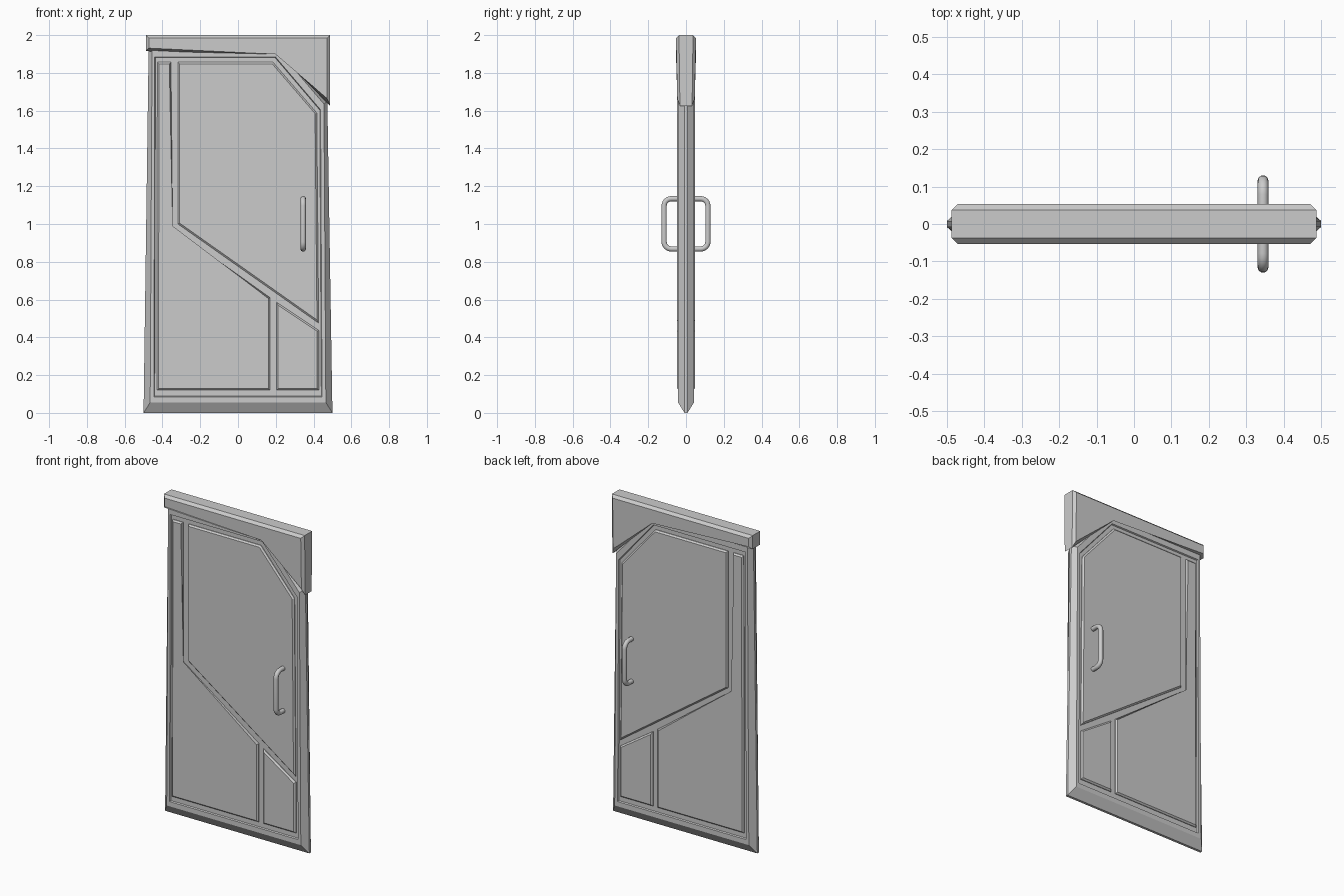
import bpy, bmesh, math

if "Cube" in bpy.data.objects:
    bpy.data.objects.remove(bpy.data.objects["Cube"])


def finish(name, bm):
    bmesh.ops.recalc_face_normals(bm, faces=bm.faces)
    mesh = bpy.data.meshes.new(name)
    bm.to_mesh(mesh)
    bm.free()
    ob = bpy.data.objects.new(name, mesh)
    bpy.context.collection.objects.link(ob)
    return ob


def loft(bm, rings):
    """Skin a list of (outline, y) rings and cap both ends."""
    loops = [[bm.verts.new((x, y, z)) for x, z in pts] for pts, y in rings]
    n = len(loops[0])
    for a, b in zip(loops, loops[1:]):
        for i in range(n):
            j = (i + 1) % n
            bm.faces.new((a[i], a[j], b[j], b[i]))
    bm.faces.new(loops[0])
    bm.faces.new(loops[-1])


def prism(name, pts, half, bevel):
    """Two-sided plate with chamfered front and back rims."""
    bm = bmesh.new()
    loft(bm, [(pts, -half), (pts, half)])
    rims = [e for e in bm.edges if abs(e.verts[0].co.y - e.verts[1].co.y) < 1e-6]
    bmesh.ops.bevel(bm, geom=rims, offset=bevel, segments=1, affect='EDGES')
    return finish(name, bm)


# Door slab: pointed outer edge, flat frame, recessed field
outer = [(-.5, 0), (.5, 0), (.473, 1.65), (.21, 1.94), (-.473, 1.94)]
face = [(-.465, .055), (.465, .055), (.455, 1.635), (.207, 1.925), (-.455, 1.925)]
lip = [(-.445, .085), (.445, .085), (.437, 1.605), (.198, 1.885), (-.441, 1.885)]
floor = [(-.441, .089), (.441, .089), (.433, 1.603), (.196, 1.881), (-.437, 1.881)]
half = [(outer, .008), (face, .042), (lip, .042), (floor, .034)]
bm = bmesh.new()
loft(bm, [(p, -y) for p, y in reversed(half)] + half)
finish("door_frame", bm)

# Raised panels separated by grooves, same on both sides
prism("upper_panel", [(-.318, 1.857), (.185, 1.857), (.417, 1.588), (.427, .475),
                      (-.318, 1.0)], .047, .009)
prism("left_panel", [(-.427, 1.857), (-.355, 1.857), (-.355, .985), (.17, .61),
                     (.17, .12), (-.43, .12)], .047, .009)
prism("corner_panel", [(.203, .587), (.428, .437), (.428, .12), (.203, .12)], .047, .009)

# Header with a drop corner, thinner toward its lower tip
header = prism("header", [(-.488, 1.915), (.205, 1.915), (.488, 1.625), (.488, 2),
                          (-.488, 2)], .053, .016)
for v in header.data.vertices:
    if v.co.z < 1.8:
        v.co.y *= .87

# Pull handles, one rounded tube on each side
for side, name in ((-1, "front_handle"), (1, "back_handle")):
    path = [(.035, .868)]
    for cy, cz, start in ((.078, .906, -90), (.078, 1.096, 0)):
        for k in range(7):
            a = math.radians(start + 15 * k)
            path.append((cy + .038 * math.cos(a), cz + .038 * math.sin(a)))
    path.append((.035, 1.134))
    cu = bpy.data.curves.new(name, 'CURVE')
    cu.dimensions = '3D'
    cu.bevel_depth = .0145
    cu.bevel_resolution = 3
    sp = cu.splines.new('POLY')
    sp.points.add(len(path) - 1)
    for p, (y, z) in zip(sp.points, path):
        p.co = (.345, side * y, z, 1)
    sp.use_smooth = True
    bpy.context.collection.objects.link(bpy.data.objects.new(name, cu))
